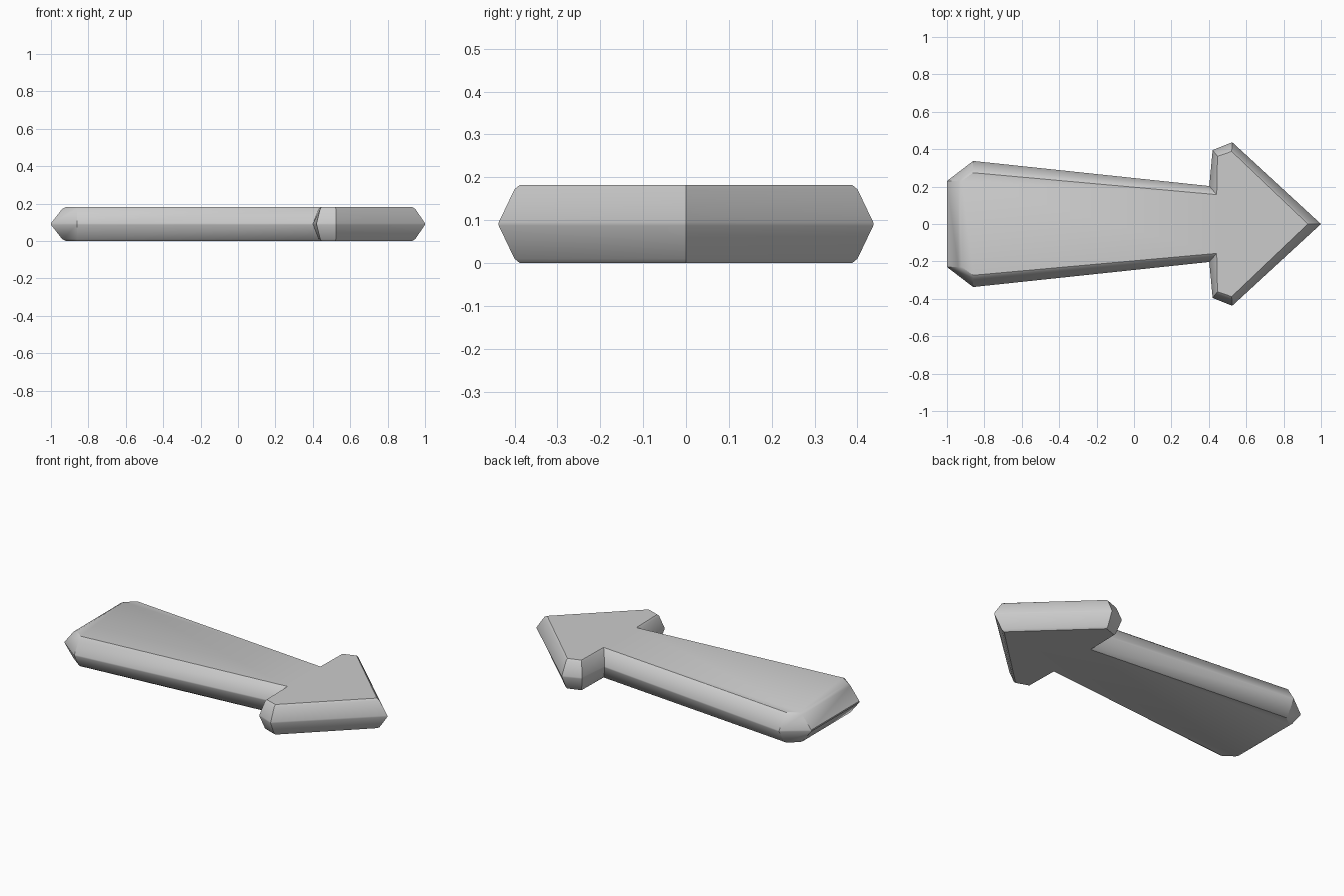
import bpy, bmesh

if "Cube" in bpy.data.objects:
    bpy.data.objects.remove(bpy.data.objects["Cube"])

# Half outlines (y >= 0), tip to tail: widest outline at mid height, and flat cap outline
outer = [(1.0, 0), (0.525, 0.437), (0.42, 0.395), (0.402, 0.203), (-0.86, 0.337), (-1.0, 0.23)]
inner = [(0.93, 0), (0.522, 0.388), (0.446, 0.362), (0.442, 0.157), (-0.86, 0.274), (-0.92, 0.23)]

# Vertical section: (height, blend from cap outline 0 to widest outline 1)
H = 0.182
section = [(0, 0), (0.01, 0.25), (0.087, 1), (H - 0.087, 1), (H - 0.01, 0.25), (H, 0)]


def full(half):
    """Mirror a half outline across y = 0 into a closed loop."""
    return half + [(x, -y) for x, y in reversed(half[1:])]


# Arrow body: loft the outline through the section
bm = bmesh.new()
rings = []
for z, t in section:
    rings.append([bm.verts.new((a[0] + (b[0] - a[0]) * t, a[1] + (b[1] - a[1]) * t, z))
                  for a, b in zip(full(inner), full(outer))])
n = len(rings[0])
for lo, hi in zip(rings, rings[1:]):
    for i in range(n):
        j = (i + 1) % n
        bm.faces.new((lo[i], lo[j], hi[j], hi[i]))
bm.faces.new(rings[-1])
bm.faces.new(rings[0][::-1])
bmesh.ops.recalc_face_normals(bm, faces=bm.faces)

mesh = bpy.data.meshes.new("arrow_sign")
bm.to_mesh(mesh)
bm.free()
arrow = bpy.data.objects.new("arrow_sign", mesh)
bpy.context.collection.objects.link(arrow)

# Soft edge highlights, crisp corners
bpy.context.view_layer.objects.active = arrow
arrow.select_set(True)
bpy.ops.object.shade_smooth_by_angle(angle=0.61)
